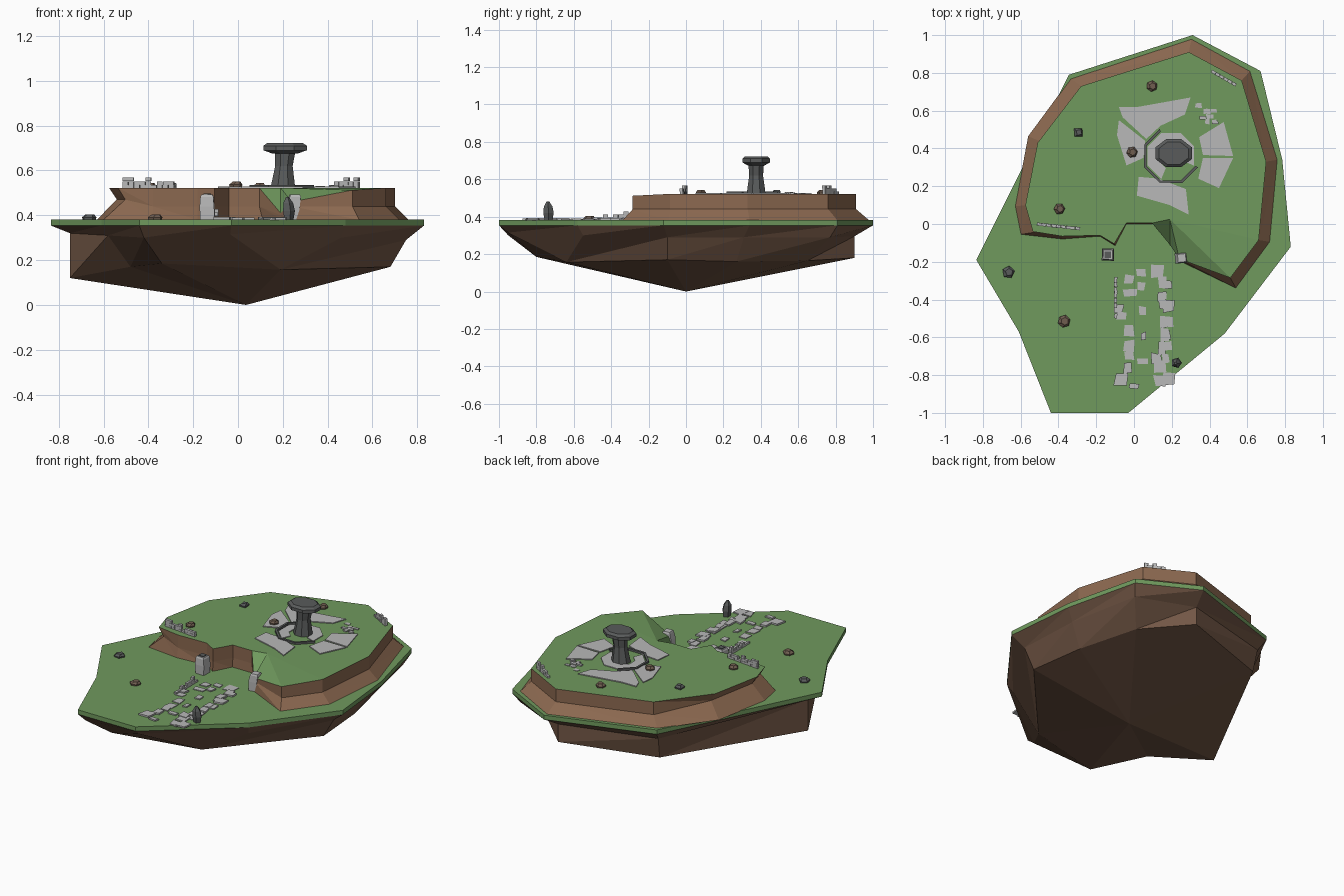
import bpy, bmesh, math, random
from mathutils import Vector, Matrix

if "Cube" in bpy.data.objects:
    bpy.data.objects.remove(bpy.data.objects["Cube"])
random.seed(4)

def material(name, rgb):
    m = bpy.data.materials.new(name)
    m.diffuse_color = (*rgb, 1)
    m.use_nodes = True
    m.node_tree.nodes["Principled BSDF"].inputs["Base Color"].default_value = m.diffuse_color
    return m

GRASS = material("grass", (0.16, 0.32, 0.11))
EARTH = material("earth", (0.26, 0.14, 0.08))
SOIL = material("deep_soil", (0.17, 0.095, 0.06))
PALE = material("pale_stone", (0.48, 0.48, 0.48))
DARK = material("dark_stone", (0.10, 0.105, 0.105))
BROWN = material("brown_rock", (0.16, 0.11, 0.08))

def finish(bm, name, mat):
    bmesh.ops.remove_doubles(bm, verts=bm.verts, dist=1e-4)
    bmesh.ops.recalc_face_normals(bm, faces=bm.faces)
    me = bpy.data.meshes.new(name)
    bm.to_mesh(me)
    bm.free()
    me.materials.append(mat)
    ob = bpy.data.objects.new(name, me)
    bpy.context.collection.objects.link(ob)
    return ob

def loft(bm, rings, bottom=True, top=True):
    """Skin between rings of equal vertex count."""
    vs = [[bm.verts.new(p) for p in r] for r in rings]
    n = len(vs[0])
    for a, b in zip(vs, vs[1:]):
        for i in range(n):
            j = (i + 1) % n
            bm.faces.new((a[i], a[j], b[j]))
            bm.faces.new((a[i], b[j], b[i]))
    if bottom:
        bm.faces.new(vs[0][::-1])
    if top:
        bm.faces.new(vs[-1])
    return vs

def ring(pts, z, s=1.0):
    return [(x * s, y * s, z) for x, y in pts]

def ngon(n, r, cx, cy, z, ry=None, rot=0.0):
    ry = ry or r
    return [(cx + r * math.cos(rot + math.tau * i / n),
             cy + ry * math.sin(rot + math.tau * i / n), z) for i in range(n)]

def plate(bm, pts, z0, z1):
    loft(bm, [ring(pts, z0), ring(pts, z1)])

def block(bm, x, y, z, sx, sy, sz, ang=0.0, tilt=0.0):
    m = (Matrix.Translation((x, y, z + sz / 2)) @ Matrix.Rotation(ang, 4, 'Z')
         @ Matrix.Rotation(tilt, 4, 'X') @ Matrix.Diagonal((sx, sy, sz, 1)))
    bmesh.ops.create_cube(bm, size=1, matrix=m)

# Lower lawn slab
outline = [(.31, 1), (.67, .81), (.785, .34), (.83, -.12), (.48, -.58),
           (-.03, -1), (-.44, -1), (-.61, -.57), (-.835, -.19), (-.345, .79)]
bm = bmesh.new()
plate(bm, outline, .354, .382)
finish(bm, "lower_lawn", GRASS)

# Hanging underside: rim, shoulder and lower ring, then the lowest point
shoulder = [(.28, .9, .295), (.64, .77, .29), (.73, .31, .29), (.75, -.1, .29), (.46, -.55, .3),
            (-.035, -.95, .315), (-.42, -.95, .30), (-.58, -.54, .31), (-.75, -.17, .32), (-.32, .74, .3)]
lower = [(.28, .9, .18), (.53, .65, .165), (.64, .27, .16), (.68, -.1, .17), (.19, -.64, .157),
         (.19, -.64, .157), (-.34, -.8, .185), (-.48, -.45, .17), (-.75, -.17, .12), (-.31, .71, .165)]
bm = bmesh.new()
vs = loft(bm, [ring(outline, .354), shoulder], bottom=False, top=False)
vs = loft(bm, [shoulder, lower], bottom=False, top=False)[-1]
tip = bm.verts.new((.036, 0, 0))
for i in range(10):
    bm.faces.new((vs[i], vs[(i + 1) % 10], tip))
bmesh.ops.dissolve_degenerate(bm, dist=1e-4, edges=bm.edges)
finish(bm, "underside", SOIL)

# Plateau cliff: flared foot rising to the lip
foot = [(.305, .98), (.615, .81), (.76, .34), (.72, -.095), (.54, -.34), (.25, -.2), (.2, -.12),
        (.11, 0), (-.04, 0), (-.10, -.115), (-.18, -.065), (-.38, -.08), (-.60, -.055),
        (-.63, .095), (-.56, .465), (-.335, .77)]
lip = [(.29, .91), (.57, .76), (.70, .33), (.66, -.085), (.51, -.285), (.24, -.185), (.19, -.11),
       (.095, .005), (-.04, .005), (-.105, -.105), (-.18, -.06), (-.38, -.065), (-.535, -.04),
       (-.575, .1), (-.51, .43), (-.28, .73)]
lip_z = [.522] * 4 + [.512, .46, .41] + [.522] * 9
top = [(x, y, z) for (x, y), z in zip(lip, lip_z)]
waist = [(x * (.94 if x < -.5 else 1), y, .47 if x < -.5 else min(.44, z - .01)) for x, y, z in top]
bm = bmesh.new()
loft(bm, [ring(foot, .38), waist, top], top=False)
finish(bm, "plateau_cliff", EARTH)

# Plateau lawn: flat part plus the slope down into the cove
bm = bmesh.new()
tv = [bm.verts.new(p) for p in top]
crest = bm.verts.new((.19, .025, .522))
bm.faces.new(tv[:4] + [crest] + tv[7:])
for i in range(3, 7):
    bm.faces.new((crest, tv[i], tv[i + 1]))
finish(bm, "plateau_lawn", GRASS)

# Mushroom-shaped pillar
cx, cy = .21, .375
bm = bmesh.new()
loft(bm, [ngon(8, .06, cx - .01, cy, .52, .055, .39), ngon(8, .042, cx - .005, cy, .62, .04, .39),
          ngon(8, .05, cx, cy, .685, .045, .39)])
finish(bm, "pillar_stem", DARK)
bm = bmesh.new()
loft(bm, [ngon(8, .06, cx, cy, .675, .05, .39), ngon(8, .105, cx, cy, .69, .08, .39),
          ngon(8, .105, cx, cy, .71, .08, .39), ngon(8, .085, cx, cy, .723, .065, .39)])
finish(bm, "pillar_cap", DARK)

# Broken octagonal kerb and inner paving around the pillar
def arc_piece(bm, k, r0, r1, z1):
    a0, a1 = math.radians(22.5 + 45 * k), math.radians(67.5 + 45 * k)
    pts = [(.195 + r * math.cos(a), .36 + r * math.sin(a)) for r, a in
           ((r0, a0), (r1, a0), (r1, a1), (r0, a1))]
    plate(bm, pts, .518, z1)

bm = bmesh.new()
for k in (2, 3, 4, 5, 6):
    arc_piece(bm, k, .14, .155, .535)
finish(bm, "kerb", DARK)
bm = bmesh.new()
for k in (0, 1, 2, 3, 4, 7):
    arc_piece(bm, k, .07, .133, .527)
finish(bm, "inner_paving", PALE)

# Large cracked paving plates
plates = [[(-.08, .55), (.06, .44), (.05, .35), (-.04, .31), (-.09, .47)],
          [(-.06, .565), (-.08, .62), (.02, .62), (.3, .67), (.27, .58), (.14, .52), (.065, .45)],
          [(.345, .46), (.475, .54), (.525, .36), (.365, .365)],
          [(.365, .35), (.525, .35), (.45, .19), (.34, .24)],
          [(.025, .25), (.13, .24), (.275, .185), (.29, .05), (.19, .1), (.015, .15)]]
bm = bmesh.new()
for p in plates:
    plate(bm, p, .518, .528)
finish(bm, "outer_paving", PALE)

# Scattered flagstones on the path and rubble on the plateau
def flag(bm, x, y, s, z):
    w, h = s * random.uniform(.7, 1.3), s * random.uniform(.7, 1.3)
    pts = [(x + dx * w * random.uniform(.7, 1.2), y + dy * h * random.uniform(.7, 1.2))
           for dx, dy in ((-.5, -.5), (.5, -.5), (.5, .5), (-.5, .5))]
    plate(bm, pts, z, z + random.uniform(.006, .014))

bm = bmesh.new()
for i in range(10):
    y = -.24 - i * .066
    for x in ((.05, .15) if i < 1 else (-.05, .15, .16)):
        flag(bm, x + random.uniform(-.03, .03), y + random.uniform(-.02, .02), .053, .379)
    if i % 2 == 0:
        flag(bm, .03 + random.uniform(-.03, .03), y - .09, .04, .379)
finish(bm, "path_flagstones", PALE)
bm = bmesh.new()
for i in range(9):
    flag(bm, random.uniform(.34, .44), random.uniform(.53, .64), .028, .518)
finish(bm, "plateau_rubble", PALE)

# Crumbled low walls of stacked blocks
def wall(name, a, b, z, n, heights, t=.016):
    bm = bmesh.new()
    a, b = Vector(a), Vector(b)
    d = b - a
    ang = math.atan2(d.y, d.x)
    for i in range(n):
        p = a + d * (i + .5) / n
        for k in range(heights[i % len(heights)]):
            block(bm, p.x, p.y, z + k * .016, d.length / n * .95, t, .0155,
                  ang + random.uniform(-.1, .1))
    finish(bm, name, PALE)

wall("west_wall", (-.515, 0), (-.285, -.025), .52, 9, (3, 3, 2, 2, 3, 1, 2, 2, 2))
wall("north_east_wall", (.41, .81), (.54, .735), .52, 6, (1, 2, 2, 3, 2, 3))
wall("path_wall", (-.097, -.28), (-.097, -.5), .38, 8, (1, 3, 2, 2, 1, 2, 1, 1))

# Gate posts beside the cove
def post(name, x, y, r, ang, lean):
    bm = bmesh.new()
    s = r * 1.2
    loft(bm, [ngon(4, s, x, y, .378, rot=ang), ngon(4, s * 1.05, x, y, .44, rot=ang),
              ngon(4, s * .95, x + lean, y, .482, rot=ang), ngon(4, s * .8, x + lean, y, .492, rot=ang)])
    finish(bm, name, PALE)

post("left_gate_post", -.138, -.162, .036, .75, 0)
post("right_gate_post", .245, -.18, .031, .9, .008)
bm = bmesh.new()
block(bm, -.138, -.162, .485, .034, .034, .012)
finish(bm, "left_post_cap", DARK)

# Loose rocks and the standing spike
def rock(name, x, y, z, r, h, n, mat):
    bm = bmesh.new()
    rot = random.uniform(0, 1)
    loft(bm, [ngon(n, r * .9, x, y, z - .005, rot=rot), ngon(n, r, x, y, z + h * .45, rot=rot),
              ngon(n, r * .6, x + .004, y, z + h, rot=rot + .2)])
    finish(bm, name, mat)

for i, (x, y, z, n, mat) in enumerate([
        (.095, .73, .52, 6, BROWN), (-.295, .485, .52, 4, DARK), (-.01, .38, .526, 6, BROWN),
        (-.395, .08, .52, 6, BROWN), (-.665, -.255, .38, 5, DARK), (-.37, -.515, .38, 6, BROWN)]):
    rock(f"rock_{i + 1}", x, y, z, .034 if z < .5 else .03, .024, n, mat)

bm = bmesh.new()
loft(bm, [ngon(5, .022, .225, -.735, .378), ngon(5, .029, .225, -.735, .42),
          ngon(5, .024, .222, -.737, .455), ngon(5, .007, .22, -.738, .482)])
finish(bm, "standing_spike", DARK)
